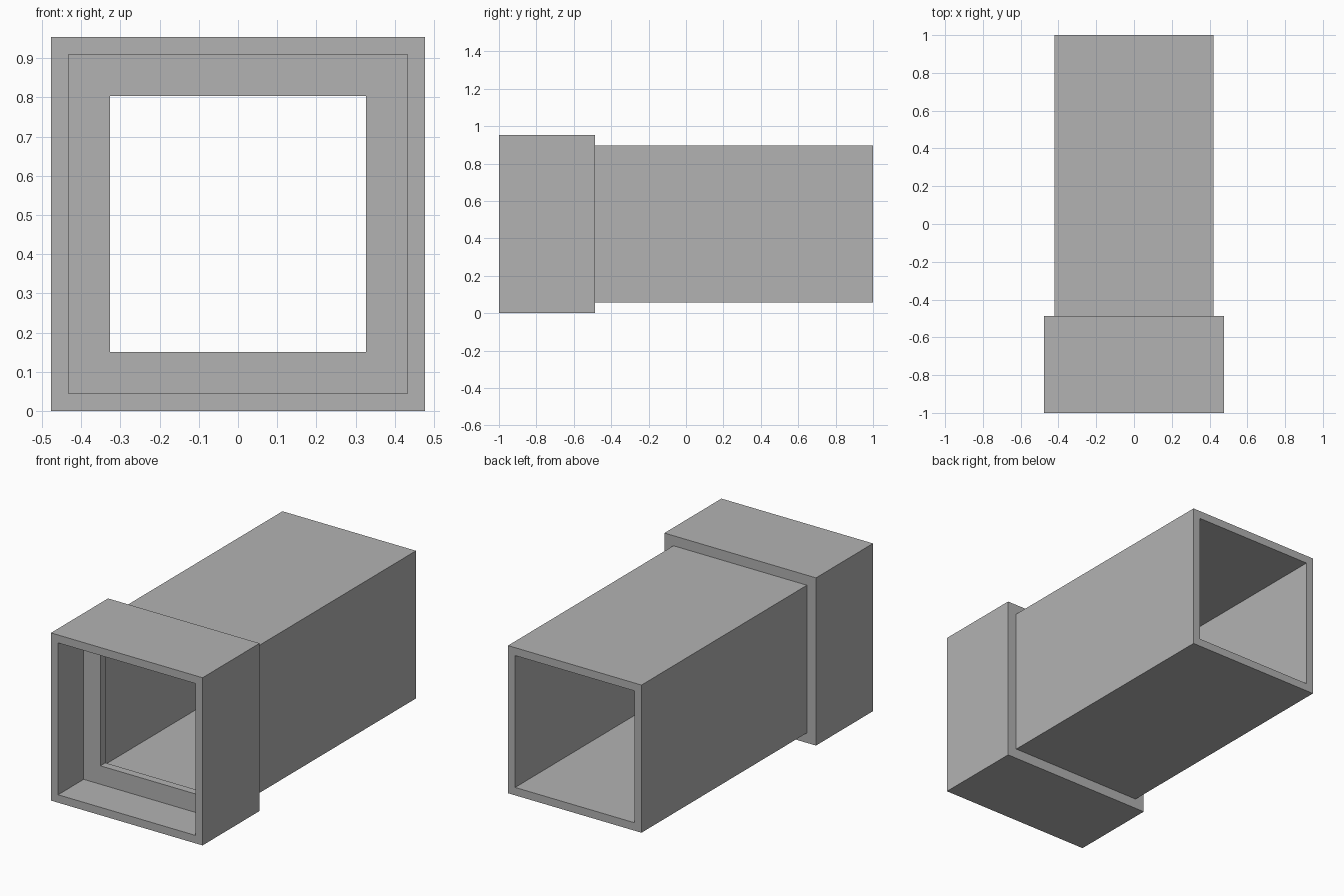
import bpy
import bmesh

cube = bpy.data.objects.get("Cube")
if cube:
    bpy.data.objects.remove(cube, do_unlink=True)

CENTRE_Z = 0.477

grey = bpy.data.materials.new("plain grey")
grey.use_nodes = True
colour = (0.448, 0.448, 0.448, 1)
grey.diffuse_color = colour
grey.node_tree.nodes["Principled BSDF"].inputs["Base Color"].default_value = colour


def square_sweep(name, profile):
    """Sweep a closed (half width, y) profile around a square, giving a hollow body."""
    bm = bmesh.new()
    corners = [(1, 1), (-1, 1), (-1, -1), (1, -1)]
    rings = [[bm.verts.new((sx * h, y, CENTRE_Z + sz * h)) for sx, sz in corners]
             for h, y in profile]
    for i, ring in enumerate(rings):
        following = rings[(i + 1) % len(rings)]
        for j in range(4):
            k = (j + 1) % 4
            bm.faces.new((ring[j], ring[k], following[k], following[j]))
    bmesh.ops.recalc_face_normals(bm, faces=bm.faces)
    mesh = bpy.data.meshes.new(name)
    bm.to_mesh(mesh)
    bm.free()
    mesh.materials.append(grey)
    obj = bpy.data.objects.new(name, mesh)
    bpy.context.collection.objects.link(obj)
    return obj


# Square tube with a wider front socket and an inner stop lip
square_sweep("square_pipe_with_socket", [
    (0.432, -1), (0.477, -1),             # socket mouth
    (0.477, -0.487), (0.42, -0.487),      # shoulder behind the socket
    (0.42, 1), (0.375, 1),                # open back end
    (0.375, -0.725), (0.327, -0.725),     # back of the stop lip
    (0.327, -0.77), (0.432, -0.77),       # front of the stop lip
])
